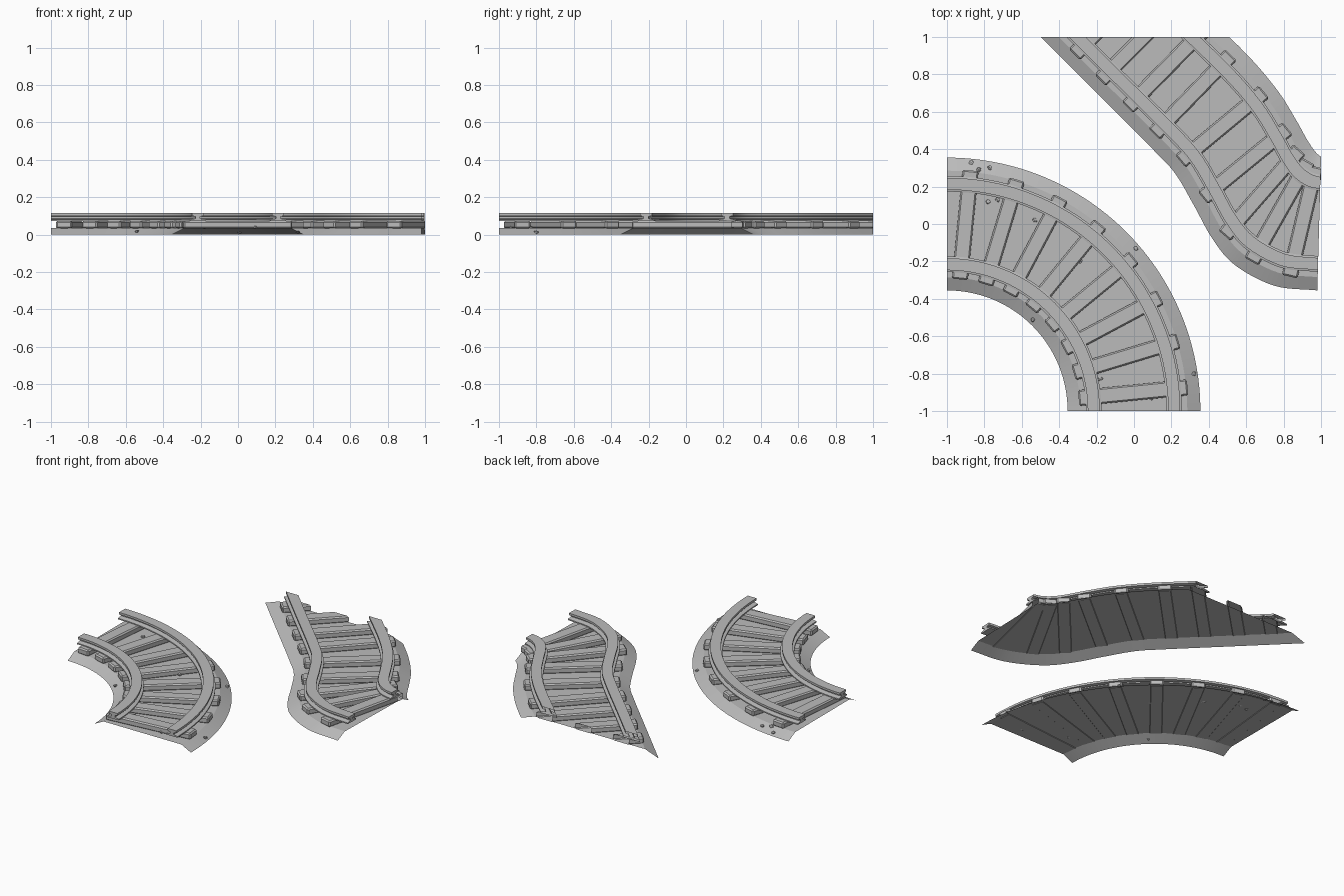
import bpy
import bmesh
import math
import random
from mathutils import Vector

cube = bpy.data.objects.get("Cube")
if cube:
    bpy.data.objects.remove(cube, do_unlink=True)

random.seed(4)
HALF = 0.355        # half width of the ballast bed
GAUGE = 0.215       # rail distance from the track centre

grey = bpy.data.materials.new("stone_grey")
grey.use_nodes = True
tone = (0.5, 0.5, 0.5, 1)
grey.diffuse_color = tone
grey.node_tree.nodes["Principled BSDF"].inputs["Base Color"].default_value = tone


# Paths: each returns the two bed edges at a station
def bend_edges(u):
    d = Vector((math.cos(u), math.sin(u)))
    c = Vector((-1, -1))
    return c + d * (1 - HALF), c + d * (1 + HALF)


LEFT = [(-.5, 1), (-.2, .7), (.1, .4), (.22, .27), (.32, .1),
        (.42, -.08), (.54, -.22), (.75, -.33), (.98, -.355)]
RIGHT = [(0, 1.5), (.3, 1.2), (.6, .91), (.77, .71), (.87, .55),
         (.92, .46), (.955, .405), (.98, .375), (1, .36)]


def spline(points, u):
    pts = [Vector(p) for p in points]
    pts = [2 * pts[0] - pts[1]] + pts + [2 * pts[-1] - pts[-2]]
    i = min(int(u), len(points) - 2)
    t = u - i
    a, b, c, d = pts[i:i + 4]
    return 0.5 * (2 * b + (c - a) * t + (2 * a - 5 * b + 4 * c - d) * t ** 2
                  + (3 * b - a - 3 * c + d) * t ** 3)


def curl_edges(u):
    return spline(LEFT, u), spline(RIGHT, u)


def place(edges, u, side, z):
    a, b = edges(u)
    p = a.lerp(b, 0.5 + side / (2 * HALF))
    return Vector((p.x, p.y, z))


def finish(name, bm, clip=False):
    # Trim at the tile border, then make the object
    if clip:
        for axis in ((1, 0, 0), (0, 1, 0)):
            bmesh.ops.bisect_plane(bm, geom=bm.verts[:] + bm.edges[:] + bm.faces[:],
                                   plane_co=axis, plane_no=axis, clear_outer=True)
    mesh = bpy.data.meshes.new(name)
    bm.to_mesh(mesh)
    bm.free()
    mesh.materials.append(grey)
    ob = bpy.data.objects.new(name, mesh)
    bpy.context.collection.objects.link(ob)
    bpy.ops.object.select_all(action='DESELECT')
    ob.select_set(True)
    bpy.context.view_layer.objects.active = ob
    bpy.ops.object.shade_smooth_by_angle(angle=math.radians(25))


def sweep(name, edges, stations, profile, closed, clip):
    bm = bmesh.new()
    rings = [[bm.verts.new(place(edges, u, s, z)) for s, z in profile] for u in stations]
    n = len(profile)
    for r, q in zip(rings, rings[1:]):
        for i in range(n if closed else n - 1):
            j = (i + 1) % n
            bm.faces.new((r[i], r[j], q[j], q[i]))
    if closed:
        bm.faces.new(rings[0])
        bm.faces.new(rings[-1])
        bmesh.ops.recalc_face_normals(bm, faces=bm.faces)
    else:
        bm.normal_update()
        if sum(f.normal.z for f in bm.faces) < 0:
            bmesh.ops.reverse_faces(bm, faces=bm.faces)
    finish(name, bm, clip)


def sleeper(name, edges, u, clip):
    bm = bmesh.new()
    bmesh.ops.create_cube(bm, size=1)
    bmesh.ops.scale(bm, vec=(0.585, 0.085, 0.042), verts=bm.verts)
    bmesh.ops.bevel(bm, geom=bm.edges[:], offset=0.008, segments=1, affect='EDGES')
    a, b = edges(u)
    across = (b - a).normalized()
    along = Vector((-across.y, across.x))
    mid = (a + b) / 2
    stretch = (b - a).length / (2 * HALF)
    for v in bm.verts:
        p = mid + across * v.co.x * stretch + along * v.co.y
        v.co = (p.x, p.y, v.co.z + 0.053)
    finish(name, bm, clip)


BED = [(-HALF, 0), (-0.285, 0.035), (0.285, 0.035), (HALF, 0)]
# Half of the I-shaped rail section, mirrored below
RAIL = [(0.042, 0.072), (0.042, 0.08), (0.013, 0.086), (0.013, 0.097),
        (0.032, 0.101), (0.032, 0.115)]
RAIL = RAIL + [(-s, z) for s, z in reversed(RAIL)]


def track(label, edges, end, ties, clip):
    stations = [end * i / 48 for i in range(49)]
    sweep(label + "_ballast_bed", edges, stations, BED, False, clip)
    for side, word in ((-1, "inner"), (1, "outer")):
        section = [(s + side * GAUGE, z) for s, z in RAIL]
        sweep(f"{label}_{word}_rail", edges, stations, section, True, clip)
    for i, u in enumerate(ties):
        sleeper(f"{label}_sleeper_{i + 1}", edges, u, clip)


quarter = math.pi / 2
track("bend", bend_edges, quarter, [quarter * (i + 0.5) / 8 for i in range(8)], False)
track("curl", curl_edges, 8, [0, .46, .92, 1.38, 1.85, 2.8, 4, 5.2, 6.3, 7.3], True)

# Loose stones on the bend
STONES = [(-.87, .33), (-.83, .29), (-.77, .3), (-.78, .12), (-.73, .13), (-.53, .02),
          (-.29, -.2), (.01, -.13), (-.54, -.51), (-.18, -.83), (.32, -.8), (.09, -.93)]
for i, (x, y) in enumerate(STONES):
    off = abs(math.hypot(x + 1, y + 1) - 1)
    ground = 0.035 * min(1, max(0, (HALF - off) / 0.07))
    bm = bmesh.new()
    bmesh.ops.create_icosphere(bm, subdivisions=1, radius=0.015)
    for v in bm.verts:
        v.co *= random.uniform(0.7, 1.1)
        v.co = (v.co.x + x, v.co.y + y, max(0, v.co.z * 0.7 + ground + 0.004))
    finish(f"stone_{i + 1}", bm)
